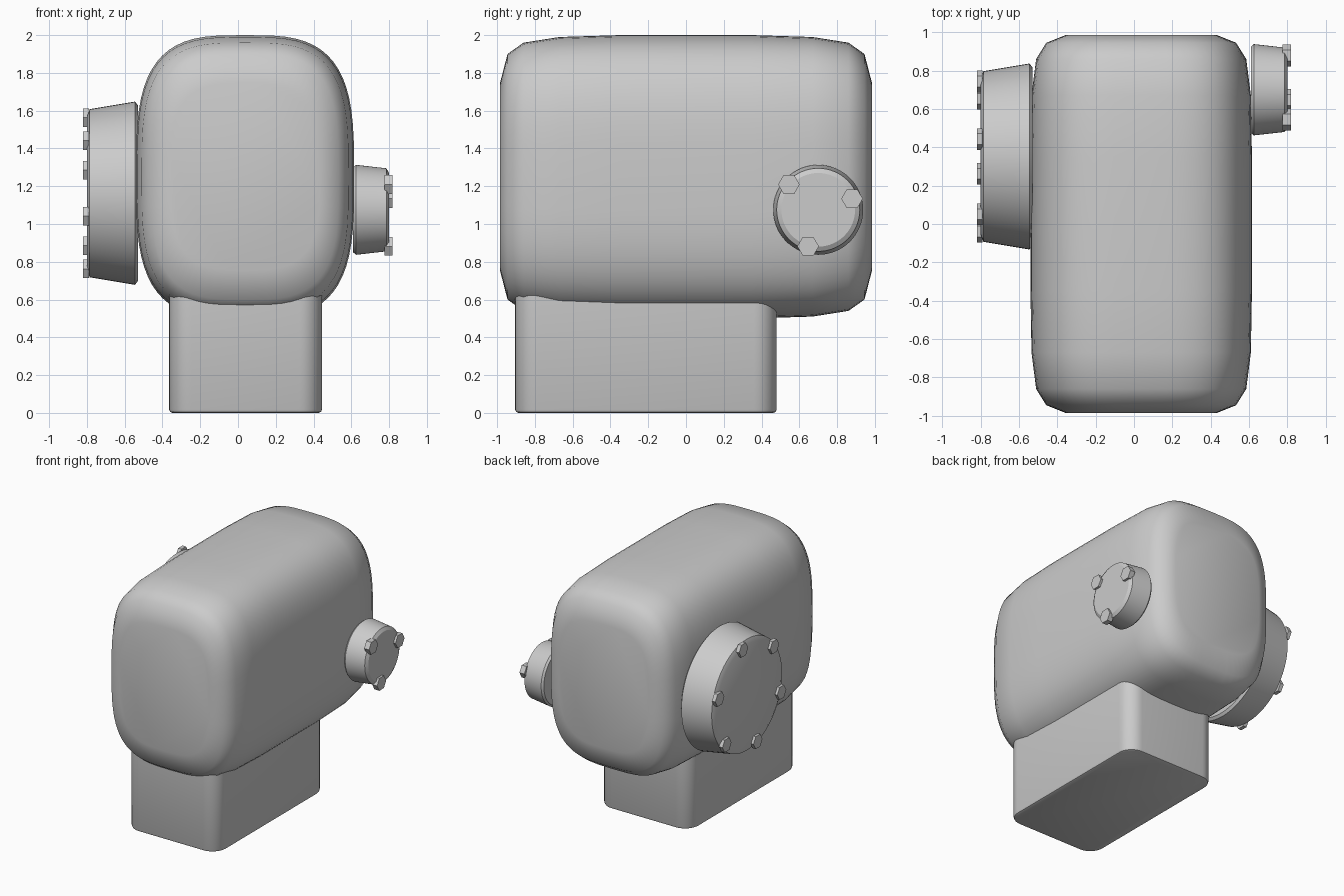
import bpy, bmesh
from math import sin, cos, pi, radians, copysign

if "Cube" in bpy.data.objects:
    bpy.data.objects.remove(bpy.data.objects["Cube"])

def finish(name, bm, angle=35):
    bmesh.ops.recalc_face_normals(bm, faces=bm.faces)
    me = bpy.data.meshes.new(name)
    bm.to_mesh(me)
    bm.free()
    ob = bpy.data.objects.new(name, me)
    bpy.context.collection.objects.link(ob)
    bpy.ops.object.select_all(action='DESELECT')
    ob.select_set(True)
    bpy.context.view_layer.objects.active = ob
    bpy.ops.object.shade_smooth_by_angle(angle=radians(angle))
    return ob

def loft(name, rings, angle=35):
    """Skin a list of closed point rings and cap both ends."""
    bm = bmesh.new()
    vs = [[bm.verts.new(p) for p in r] for r in rings]
    n = len(rings[0])
    for a, b in zip(vs, vs[1:]):
        for i in range(n):
            j = (i + 1) % n
            bm.faces.new((a[i], a[j], b[j], b[i]))
    bm.faces.new(vs[0])
    bm.faces.new(vs[-1])
    return finish(name, bm, angle)

def squircle(y, hx, hz, cx=0.0375, cz=1.25, n=3.3, count=64):
    pts = []
    for i in range(count):
        c, s = cos(2 * pi * i / count), sin(2 * pi * i / count)
        pts.append((cx + hx * copysign(abs(c) ** (2 / n), c), y,
                    cz + hz * copysign(abs(s) ** (2 / n), s)))
    return pts

def disc_stack(name, cy, cz, profile, sides=64, turn=0.0, angle=25):
    """Turned part around the x axis; profile holds (x, radius)."""
    return loft(name, [[(x, cy + r * cos(turn + 2 * pi * i / sides),
                         cz + r * sin(turn + 2 * pi * i / sides))
                        for i in range(sides)] for x, r in profile], angle)

def bolts(name, cy, cz, radius, count, x0, x1):
    for k in range(count):
        a = radians(17.3) + 2 * pi * k / count
        disc_stack(f"{name}_{k + 1}", cy + radius * cos(a), cz + radius * sin(a),
                   [(x0, 0.057), (x1, 0.057)], sides=6)

# rounded main housing
half = [(0.985, 0.395, 0.495), (0.945, 0.495, 0.65), (0.86, 0.548, 0.71),
        (0.67, 0.572, 0.74), (0.35, 0.5775, 0.75)]
loft("housing", [squircle(-y, a, b) for y, a, b in half] +
     [squircle(y, a, b) for y, a, b in reversed(half)], 60)

# pedestal with rounded upright corners and a softened foot edge
bm = bmesh.new()
bmesh.ops.create_cube(bm, size=1)
for v in bm.verts:
    v.co = (0.04 + v.co.x * 0.81, -0.2125 + v.co.y * 1.385, 0.36 + v.co.z * 0.72)
up = [e for e in bm.edges if abs(e.verts[0].co.z - e.verts[1].co.z) > 0.1]
bmesh.ops.bevel(bm, geom=up, offset=0.12, segments=8, profile=0.5, affect='EDGES')
low = [e for e in bm.edges if all(v.co.z < 0.01 for v in e.verts)]
bmesh.ops.bevel(bm, geom=low, offset=0.018, segments=2, profile=0.5, affect='EDGES')
finish("pedestal", bm)

# large cover on the left with six bolts
disc_stack("large_cover", 0.352, 1.163,
           [(-0.53, 0.465), (-0.545, 0.485), (-0.785, 0.445), (-0.80, 0.41)])
bolts("large_cover_bolt", 0.352, 1.163, 0.41, 6, -0.79, -0.82)

# small cover on the right with three bolts
disc_stack("small_cover", 0.70, 1.075,
           [(0.61, 0.225), (0.625, 0.238), (0.785, 0.22), (0.80, 0.195)])
bolts("small_cover_bolt", 0.69, 1.075, 0.198, 3, 0.775, 0.818)
